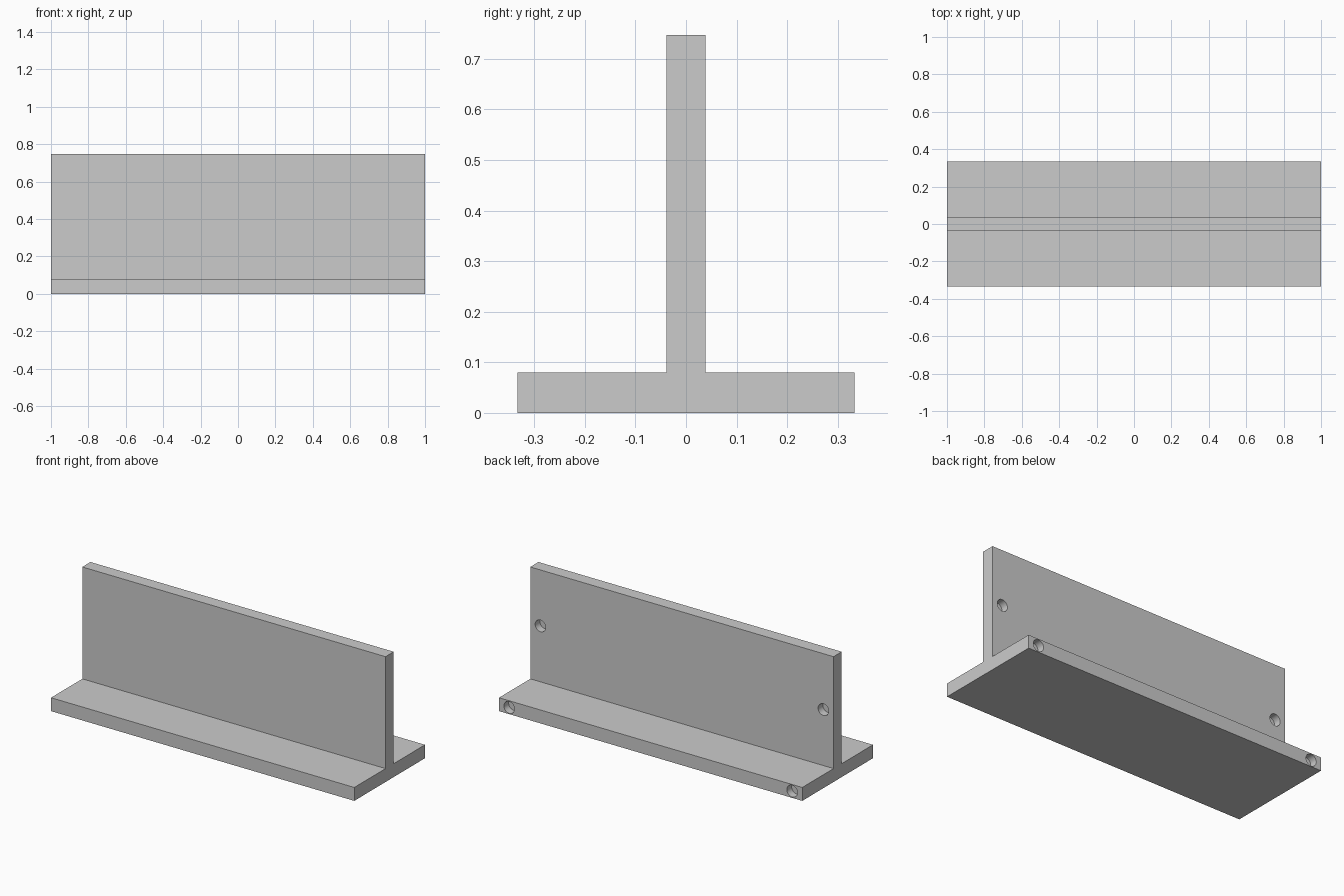
import bpy
import bmesh
from math import pi
from mathutils import Matrix

cube = bpy.data.objects.get("Cube")
if cube:
    bpy.data.objects.remove(cube, do_unlink=True)

HALF_LENGTH = 1.0
FLANGE_Y, FLANGE_Z = 0.333, 0.08
WEB_Y, WEB_Z = 0.0385, 0.747
HOLE_X, HOLE_RADIUS, HOLE_DEPTH = 0.933, 0.035, 0.045


def make_object(name, bm):
    bmesh.ops.recalc_face_normals(bm, faces=bm.faces)
    mesh = bpy.data.meshes.new(name)
    bm.to_mesh(mesh)
    bm.free()
    obj = bpy.data.objects.new(name, mesh)
    bpy.context.collection.objects.link(obj)
    return obj


# T-shaped bar: half profile mirrored, then extruded along its length
half = [(FLANGE_Y, 0), (FLANGE_Y, FLANGE_Z), (WEB_Y, FLANGE_Z), (WEB_Y, WEB_Z)]
profile = half + [(-y, z) for y, z in reversed(half)]
bm = bmesh.new()
face = bm.faces.new([bm.verts.new((-HALF_LENGTH, y, z)) for y, z in profile])
extruded = bmesh.ops.extrude_face_region(bm, geom=[face])["geom"]
bmesh.ops.translate(bm, vec=(2 * HALF_LENGTH, 0, 0),
                    verts=[v for v in extruded if isinstance(v, bmesh.types.BMVert)])
bar = make_object("t_bar", bm)

# Blind round holes in the back of the web and the back edge of the flange
bm = bmesh.new()
for side in (-1, 1):
    for y, z in ((WEB_Y, (FLANGE_Z + WEB_Z) / 2), (FLANGE_Y, FLANGE_Z / 2)):
        bmesh.ops.create_cone(
            bm, cap_ends=True, segments=32, radius1=HOLE_RADIUS,
            radius2=HOLE_RADIUS, depth=2 * HOLE_DEPTH,
            matrix=Matrix.Translation((side * HOLE_X, y, z)) @ Matrix.Rotation(pi / 2, 4, "X"))
cutter = make_object("hole_cutter", bm)
cutter.hide_render = True

cut = bar.modifiers.new("holes", "BOOLEAN")
cut.operation = "DIFFERENCE"
cut.solver = "EXACT"
cut.object = cutter

# Bake the holes, drop the cutter and smooth the hole walls
bpy.ops.object.select_all(action="DESELECT")
bar.select_set(True)
bpy.context.view_layer.objects.active = bar
bpy.ops.object.modifier_apply(modifier=cut.name)
bpy.data.objects.remove(cutter, do_unlink=True)
bpy.ops.object.shade_smooth_by_angle(angle=pi / 6)
